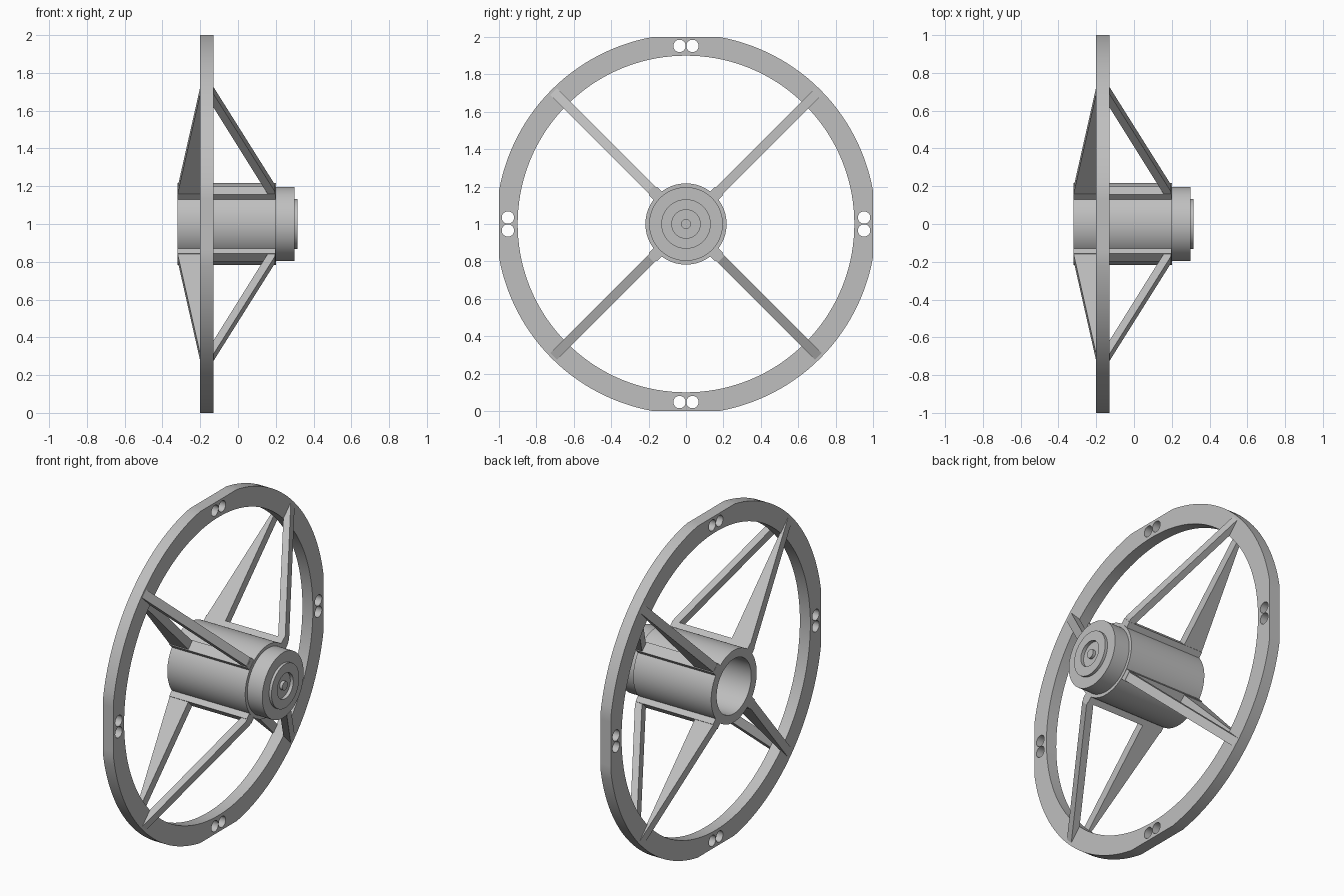
import bpy, bmesh
from math import cos, radians, pi
from mathutils import Matrix, Vector

if "Cube" in bpy.data.objects:
    bpy.data.objects.remove(bpy.data.objects["Cube"])

grey = bpy.data.materials.new("plain grey")
grey.use_nodes = True
grey.diffuse_color = (0.52, 0.52, 0.52, 1)
grey.node_tree.nodes["Principled BSDF"].inputs["Base Color"].default_value = grey.diffuse_color

CENTRE = Vector((0, 0, 1))


def finish(name, bm, smooth=True):
    bmesh.ops.recalc_face_normals(bm, faces=bm.faces)
    me = bpy.data.meshes.new(name)
    bm.to_mesh(me)
    bm.free()
    me.materials.append(grey)
    ob = bpy.data.objects.new(name, me)
    ob.location = CENTRE
    bpy.context.collection.objects.link(ob)
    if smooth:
        shade(ob)
    return ob


def activate(ob):
    bpy.ops.object.select_all(action='DESELECT')
    ob.select_set(True)
    bpy.context.view_layer.objects.active = ob


def shade(ob):
    activate(ob)
    bpy.ops.object.shade_smooth_by_angle(angle=radians(25))


def lathe(profile, steps, closed=False):
    """Turn an (x, radius) profile around the x axis."""
    bm = bmesh.new()
    vs = [bm.verts.new((x, 0, r)) for x, r in profile]
    pairs = list(zip(vs, vs[1:])) + ([(vs[-1], vs[0])] if closed else [])
    edges = [bm.edges.new(p) for p in pairs]
    bmesh.ops.spin(bm, geom=vs + edges, cent=(0, 0, 0), axis=(1, 0, 0),
                   angle=2 * pi, steps=steps)
    bmesh.ops.remove_doubles(bm, verts=bm.verts, dist=1e-4)
    return bm


def plates(name, outline, width):
    """Four radial plates from one (x, radius) outline, on the diagonals."""
    bm = bmesh.new()
    for k in range(4):
        turn = Matrix.Rotation(radians(45 + 90 * k), 3, 'X')
        face = bm.faces.new([bm.verts.new(turn @ Vector((x, -width / 2, r)))
                             for x, r in outline])
        new = bmesh.ops.extrude_face_region(bm, geom=[face])["geom"]
        bmesh.ops.translate(bm, vec=turn @ Vector((0, width, 0)),
                            verts=[g for g in new if isinstance(g, bmesh.types.BMVert)])
    return finish(name, bm, smooth=False)


# Outer ring with four flats
rim_r = 1 / cos(radians(10))
bm = lathe([(-0.2, 0.9), (-0.2, rim_r), (-0.13, rim_r), (-0.13, 0.9)], 144, True)
for v in bm.verts:
    v.co.y = max(-1, min(1, v.co.y))
    v.co.z = max(-1, min(1, v.co.z))
ring = finish("outer_ring", bm, smooth=False)

# Paired holes through the flats
bm = bmesh.new()
for k in range(4):
    for side in (-1, 1):
        place = (Matrix.Rotation(k * pi / 2, 4, 'X')
                 @ Matrix.Translation((-0.165, side * 0.0345, 0.952))
                 @ Matrix.Rotation(pi / 2, 4, 'Y'))
        bmesh.ops.create_cone(bm, cap_ends=True, segments=32, radius1=0.033,
                              radius2=0.033, depth=0.3, matrix=place)
cutter = finish("hole_cutter", bm, smooth=False)
cutter.hide_render = True
mod = ring.modifiers.new("holes", 'BOOLEAN')
mod.operation = 'DIFFERENCE'
mod.solver = 'EXACT'
mod.object = cutter
activate(ring)
bpy.ops.object.modifier_apply(modifier="holes")
bpy.data.objects.remove(cutter)
shade(ring)

# Hollow hub, open at the back end
finish("hub_tube", lathe([(0.17, 0), (0.17, 0.165), (-0.32, 0.165), (-0.32, 0.217),
                          (0.2, 0.217), (0.2, 0)], 96))

# Cap with a raised disc, a recess and a centre pin
finish("hub_cap", lathe([(0.2, 0), (0.2, 0.197), (0.3, 0.197), (0.3, 0.132),
                         (0.316, 0.132), (0.316, 0.076), (0.296, 0.076),
                         (0.296, 0.026), (0.314, 0.026), (0.314, 0)], 96))

# Ribs along the hub, gussets behind the ring, struts in front of it
plates("hub_ribs", [(-0.32, 0.2), (-0.32, 0.25), (0.198, 0.25), (0.198, 0.2)], 0.062)
plates("rear_gussets", [(-0.319, 0.21), (-0.319, 0.255), (-0.2, 1.0), (-0.195, 1.0),
                        (-0.195, 0.21)], 0.052)
plates("front_struts", [(0.197, 0.21), (0.197, 0.265), (-0.13, 1.0), (-0.135, 1.0),
                        (-0.135, 0.9), (-0.13, 0.9), (0.155, 0.255), (0.155, 0.21)], 0.052)
